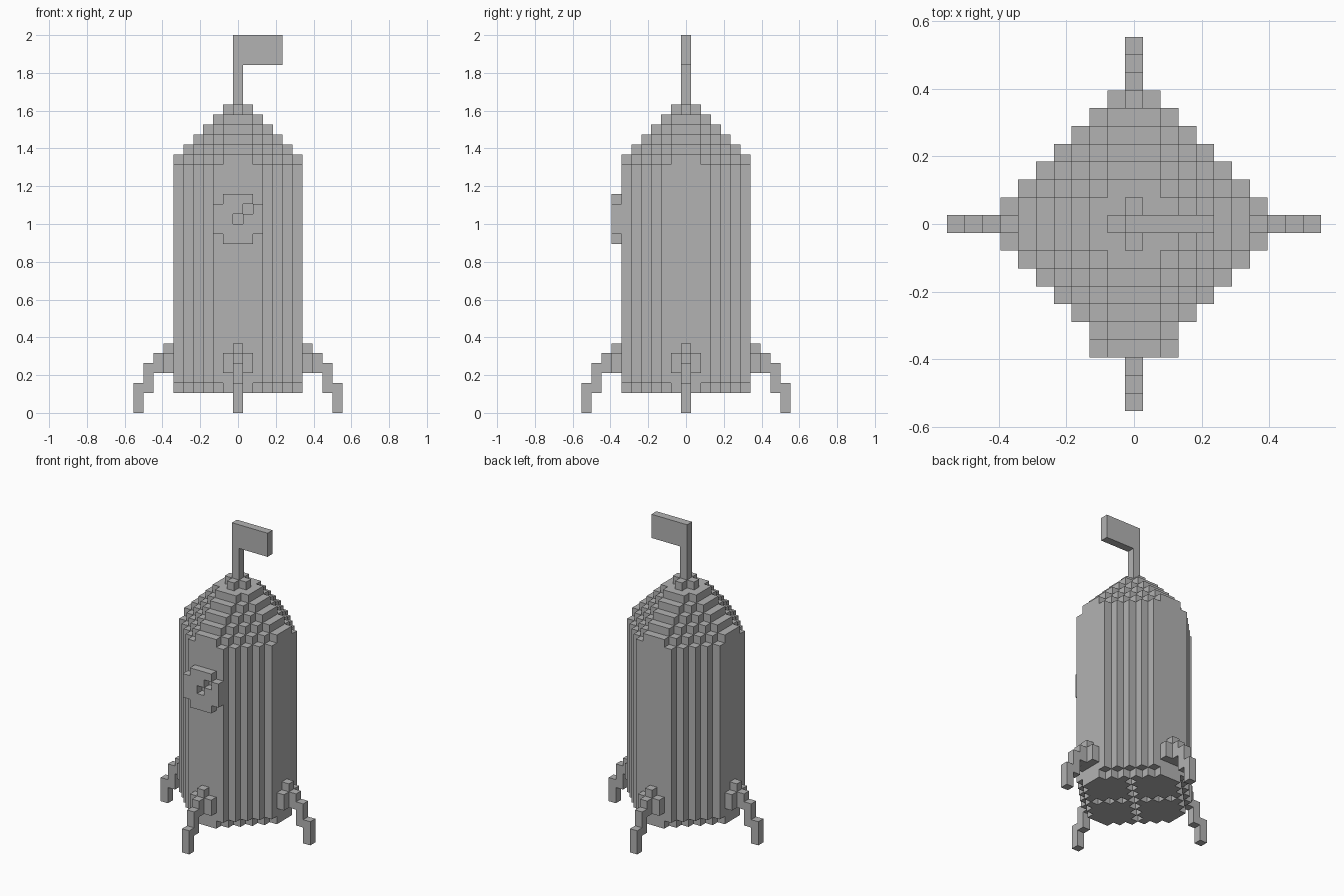
import bpy
import bmesh
from mathutils import Vector

cube = bpy.data.objects.get("Cube")
if cube:
    bpy.data.objects.remove(cube, do_unlink=True)

UNIT = 2 / 38  # edge of one block

grey = bpy.data.materials.new("plain grey")
grey.use_nodes = True
grey.diffuse_color = (0.45, 0.45, 0.45, 1)
bsdf = next(n for n in grey.node_tree.nodes if n.type == "BSDF_PRINCIPLED")
bsdf.inputs["Base Color"].default_value = grey.diffuse_color

AXES = [Vector((1, 0, 0)), Vector((0, 1, 0)), Vector((0, 0, 1))]


def build(name, cells):
    """Make one object from the outer faces of a set of block cells."""
    cells = set(cells)
    bm = bmesh.new()
    for cell in cells:
        centre = Vector(cell) + Vector((0, 0, 0.5))
        for i in range(3):
            for sign in (-1, 1):
                n = AXES[i] * sign
                if tuple(int(c) for c in Vector(cell) + n) in cells:
                    continue
                u = AXES[(i + 1) % 3] / 2
                v = AXES[(i + 2) % 3] / 2 * sign
                mid = centre + n / 2
                corners = (mid - u - v, mid + u - v, mid + u + v, mid - u + v)
                bm.faces.new([bm.verts.new(c * UNIT) for c in corners])
    bmesh.ops.remove_doubles(bm, verts=bm.verts, dist=UNIT / 100)
    bm.normal_update()
    # Join the upright faces into long flat panels
    walls = [e for e in bm.edges if all(abs(f.normal.z) < 0.5 for f in e.link_faces)]
    if name == "hull":
        bmesh.ops.dissolve_limit(bm, angle_limit=0.01, verts=bm.verts, edges=walls)
    mesh = bpy.data.meshes.new(name)
    bm.to_mesh(mesh)
    bm.free()
    mesh.materials.append(grey)
    obj = bpy.data.objects.new(name, mesh)
    bpy.context.collection.objects.link(obj)
    return obj


def box(xs, ys, zs):
    return {(x, y, z) for x in range(*xs) for y in range(*ys) for z in range(*zs)}


def layer(z, reach, diagonal):
    """One level of the hull: a square with stepped corners."""
    span = (-reach, reach + 1)
    return {c for c in box(span, span, (z, z + 1)) if abs(c[0]) + abs(c[1]) <= diagonal}


# Hull: split base, straight body, stepped nose
hull = {c for c in layer(2, 6, 7) if abs(c[0]) != abs(c[1])}
for z in range(3, 25):
    hull |= layer(z, 6, 8)
for step in range(5):
    hull |= layer(25 + step, 6 - step, 7 - step)
hull |= layer(30, 1, 1)
build("hull", hull)

# Round window with two notches in its pane
window = box((-2, 3), (-7, -6), (18, 21)) | box((-1, 2), (-7, -6), (17, 22))
window -= {(0, -7, 19), (1, -7, 20)}
build("window", window)

# Landing legs, turned a quarter each time
leg = box((-1, 2), (-7, -6), (4, 6))
for out, bottom, top in ((7, 4, 7), (8, 4, 6), (9, 2, 5), (10, 0, 3)):
    leg |= box((0, 1), (-out, 1 - out), (bottom, top))
for side in ("front", "left", "back", "right"):
    build(side + "_leg", leg)
    leg = {(-y, x, z) for x, y, z in leg}

# Flag on its pole
build("flag_pole", box((0, 1), (0, 1), (31, 38)))
build("flag", box((1, 5), (0, 1), (35, 38)))
